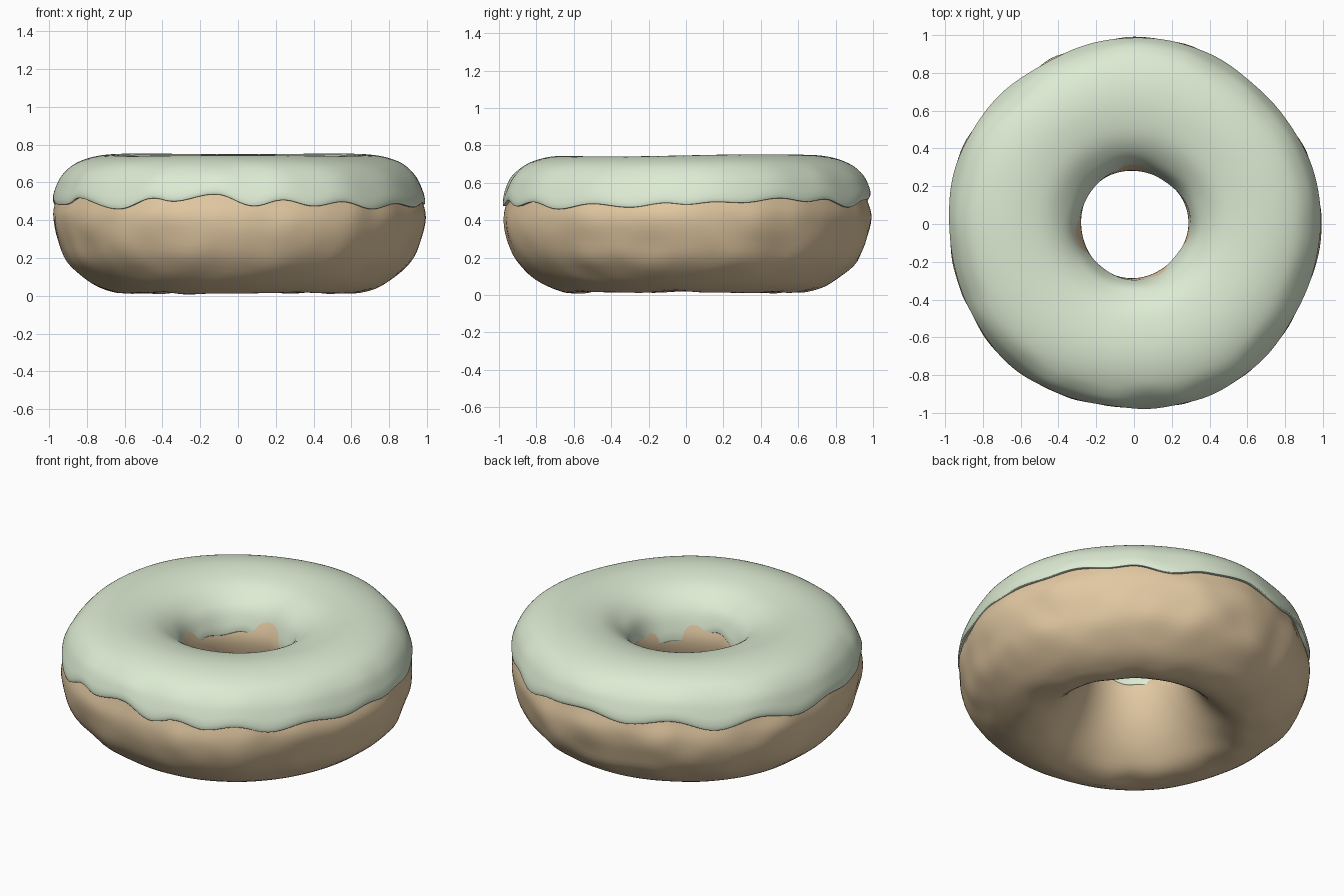
import bpy, math
from mathutils import Vector, noise

if "Cube" in bpy.data.objects:
    bpy.data.objects.remove(bpy.data.objects["Cube"])


def spline(pts, closed, steps=4):
    """Catmull-Rom curve through (r, z) points."""
    n = len(pts)
    get = (lambda i: pts[i % n]) if closed else (lambda i: pts[max(0, min(n - 1, i))])
    out = []
    for i in range(n if closed else n - 1):
        p = [Vector(get(i + k)) for k in (-1, 0, 1, 2)]
        for s in range(steps):
            t = s / steps
            out.append(0.5 * (2 * p[1] + (p[2] - p[0]) * t
                       + (2 * p[0] - 5 * p[1] + 4 * p[2] - p[3]) * t * t
                       + (3 * p[1] - p[0] - 3 * p[2] + p[3]) * t ** 3))
    if not closed:
        out.append(Vector(pts[-1]))
    return out


def cyclic(keys, deg):
    """Smooth interpolation of (angle, value) keys around the ring."""
    deg = (deg - keys[0][0]) % 360 + keys[0][0]
    ring = keys + [(keys[0][0] + 360, keys[0][1])]
    for (a, u), (b, v) in zip(ring, ring[1:]):
        if a <= deg <= b:
            t = (1 - math.cos(math.pi * (deg - a) / (b - a))) / 2
            return u + (v - u) * t
    return keys[0][1]


def ring_mesh(name, profile, closed, warp, color, segs=160):
    verts, faces, n = [], [], len(profile)
    for i in range(segs):
        a = 2 * math.pi * i / segs
        for p in profile:
            r, z = warp(a, p.x, p.y)
            verts.append((r * math.cos(a), r * math.sin(a), z))
    for i in range(segs):
        j = (i + 1) % segs
        for k in range(n if closed else n - 1):
            m = (k + 1) % n
            faces.append((i * n + k, i * n + m, j * n + m, j * n + k))
    me = bpy.data.meshes.new(name)
    me.from_pydata(verts, [], faces)
    me.polygons.foreach_set("use_smooth", [True] * len(faces))
    mat = bpy.data.materials.new(name + "_colour")
    mat.diffuse_color = color
    mat.use_nodes = True
    mat.node_tree.nodes["Principled BSDF"].inputs["Base Color"].default_value = mat.diffuse_color
    me.materials.append(mat)
    ob = bpy.data.objects.new(name, me)
    bpy.context.collection.objects.link(ob)
    return ob


def body_wobble(a, r, z):
    """Broad hand-made unevenness shared by dough and icing."""
    x, y = r * math.cos(a), r * math.sin(a)
    outer = max(0, min(1, (r - 0.6) / 0.3))
    dr = 0.008 * math.sin(5 * a + 0.6) * outer + 0.005 * math.sin(3 * a + 1) * (1 - outer)
    dz = (0.008 * y + 0.003 * math.sin(3 * a)) * max(0, min(1, (z - 0.5) / 0.2))
    return r + dr, z + dz


def dough_warp(a, r, z):
    r2, z2 = body_wobble(a, r, z)
    p = Vector((r * math.cos(a), r * math.sin(a), z))
    lump = noise.noise(p * 5.5)
    if r > 0.65 and z < 0.6:
        r2 += 0.015 * lump
    if z < 0.12:
        z2 += 0.014 * lump * (1 - z / 0.12)
    return r2, max(0.003, z2)


# drip line heights of the outer icing edge, by angle
DRIPS = [(-157, .485), (-150, .52), (-129, .46), (-117, .52), (-111, .50), (-97, .54),
         (-85, .475), (-76, .51), (-66, .475), (-56, .50), (-44, .46), (-31, .49),
         (-18, .47), (-6, .495), (0, .485), (9, .50), (18, .495), (31, .52), (42, .50),
         (50, .515), (62, .47), (75, .51), (90, .53), (105, .49), (120, .525),
         (135, .47), (150, .52), (165, .475), (180, .505), (192, .485)]


def icing_warp(a, r, z):
    r2, z2 = body_wobble(a, r, z)
    if r > 0.6 and z < 0.7:
        edge = cyclic(DRIPS, math.degrees(a)) - 0.004
        z2 += (0.7 - z) / 0.21 * (edge - 0.49)
        low = max(0, (0.6 - z) / 0.11)
        r2 += low * (0.49 - edge) * 0.15
    elif r < 0.45 and z < 0.66:
        z2 += (0.66 - z) / 0.18 * 0.03 * (math.sin(3 * a + 0.5) + 0.5 * math.sin(7 * a))
        r2 += (0.66 - z) / 0.18 * 0.006 * math.sin(4 * a + 1)
    return r2, z2


# dough ring
dough_profile = spline([(.285, .42), (.30, .52), (.355, .62), (.46, .69), (.60, .722),
                        (.74, .715), (.86, .67), (.93, .59), (.963, .50), (.982, .41),
                        (.965, .30), (.91, .18), (.80, .08), (.70, .03), (.60, .015),
                        (.50, .05), (.40, .15), (.325, .28)], True)
ring_mesh("dough", dough_profile, True, dough_warp, (.76, .58, .36, 1))

# icing shell with a rounded wavy rim
icing_profile = spline([(.287, .46), (.295, .52), (.34, .625), (.45, .71), (.60, .744),
                        (.74, .740), (.86, .702), (.935, .635), (.972, .56),
                        (.984, .515), (.982, .49)], False)
icing = ring_mesh("icing", icing_profile, False, icing_warp, (.72, .83, .65, 1))
shell = icing.modifiers.new("thickness", 'SOLIDIFY')
shell.thickness = 0.028
shell.offset = -1
sub = icing.modifiers.new("smooth", 'SUBSURF')
sub.levels = sub.render_levels = 1
